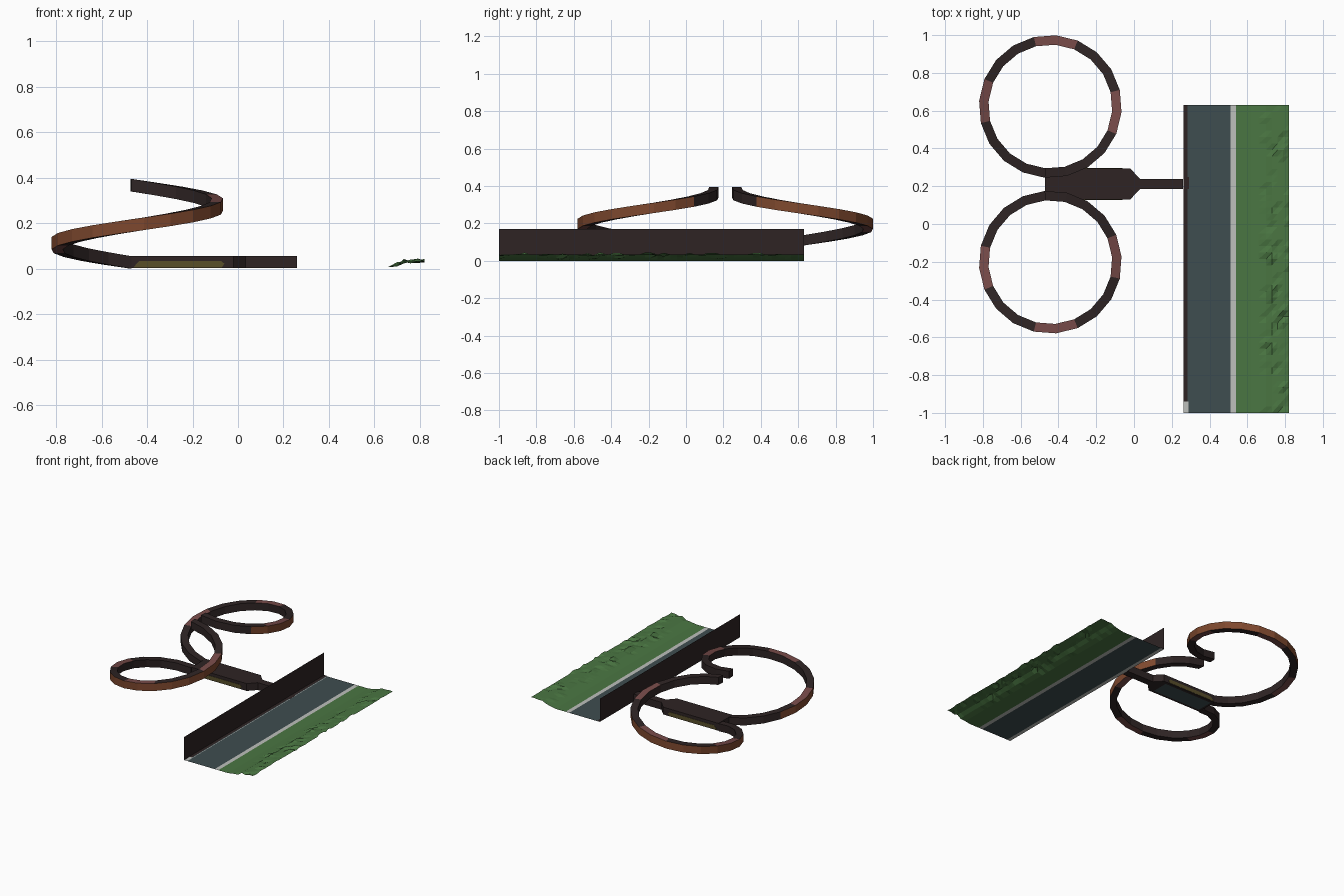
import bpy, bmesh, math, random

if "Cube" in bpy.data.objects:
    bpy.data.objects.remove(bpy.data.objects["Cube"])

random.seed(4)


def mat(name, r, g, b):
    def lin(c):
        c /= 255
        return c / 12.92 if c <= 0.04045 else ((c + 0.055) / 1.055) ** 2.4
    m = bpy.data.materials.new(name)
    m.diffuse_color = (lin(r), lin(g), lin(b), 1)
    m.use_nodes = True
    m.node_tree.nodes["Principled BSDF"].inputs["Base Color"].default_value = m.diffuse_color
    return m


DARK = mat("dark_brown", 46, 36, 36)
PINK = mat("reddish_brown", 118, 74, 72)
RUST = mat("rust", 126, 72, 46)
OLIVE = mat("olive", 88, 78, 42)
ROAD = mat("slate_road", 62, 77, 80)
WHITE = mat("line_white", 190, 192, 188)
GRASS = mat("grass_green", 74, 118, 66)


def make(name, verts, faces, mats, idx=None, solid=False):
    me = bpy.data.meshes.new(name)
    me.from_pydata(verts, [], faces)
    for m in mats:
        me.materials.append(m)
    if idx:
        for p, i in zip(me.polygons, idx):
            p.material_index = i
    if solid:
        bm = bmesh.new()
        bm.from_mesh(me)
        bmesh.ops.recalc_face_normals(bm, faces=bm.faces)
        bm.to_mesh(me)
        bm.free()
    ob = bpy.data.objects.new(name, me)
    bpy.context.collection.objects.link(ob)
    return ob


def prism(name, outline, axis, lo, hi, m):
    """Extrude a 2D outline along z (x,y outline) or y (x,z outline)."""
    n = len(outline)
    put = (lambda a, b, c: (a, b, c)) if axis == 'z' else (lambda a, b, c: (a, c, b))
    v = [put(a, b, h) for h in (lo, hi) for a, b in outline]
    f = [list(range(n))[::-1], list(range(n, 2 * n))]
    f += [(i, (i + 1) % n, n + (i + 1) % n, n + i) for i in range(n)]
    return make(name, v, f, [m], solid=True)


def sheet(name, x0, x1, y0, y1, z, m):
    make(name, [(x0, y0, z), (x1, y0, z), (x1, y1, z), (x0, y1, z)], [(0, 1, 2, 3)], [m])


# Spiral ramps: one turn of 20 straight pieces, mirrored about the platform axis
AXIS = 0.21
N = 20


def ramp(name, s):
    v, f, idx = [], [], []
    for k in range(N + 1):
        a = math.radians(-94.6 - 360 / N * k)
        z = 0.34 * k / N
        for r, h in ((0.328, 0), (0.378, 0), (0.378, 0.055), (0.328, 0.055)):
            v.append((-0.443 + r * math.cos(a), AXIS + s * (0.412 + r * math.sin(a)), z + h))
    for k in range(N):
        band = PINK_ID if k in (4, 5, 9, 10, 14, 15) else 0
        side = RUST_ID if 3 <= k <= 16 else 0
        for j, c in enumerate((band, side, band, 0)):   # bottom, outer, top, inner
            p, q = 4 * k + j, 4 * k + (j + 1) % 4
            f.append((p, q, q + 4, p + 4))
            idx.append(c)
    f += [(0, 1, 2, 3), (4 * N, 4 * N + 1, 4 * N + 2, 4 * N + 3)]
    idx += [0, 0]
    make(name, v, f, [DARK, PINK, RUST], idx, solid=True)


PINK_ID, RUST_ID = 1, 2
ramp("ramp_back", 1)
ramp("ramp_front", -1)

# Platform with tapered neck and corridor
half = [(-0.47, 0.082), (-0.02, 0.082), (0.032, 0.027), (0.26, 0.027)]
outline = [(x, AXIS + 0.002 - w) for x, w in half] + [(x, AXIS + 0.002 + w) for x, w in half[::-1]]
prism("platform", outline, 'z', 0.002, 0.056, DARK)
sheet("platform_floor", -0.45, -0.05, 0.15, 0.275, 0.0, ROAD)

# Side panels of the platform
panel = [(-0.46, 0.006), (-0.07, 0.006), (-0.06, 0.022), (-0.075, 0.034), (-0.435, 0.034)]
for name, y in (("side_panel_front", 0.128), ("side_panel_back", 0.292)):
    prism(name, panel, 'y', y, y + 0.004, OLIVE)

# Thin upright wall along the road
make("wall", [(0.261, -1, 0), (0.261, 0.63, 0), (0.261, 0.63, 0.17), (0.261, -1, 0.17)],
     [(0, 1, 2, 3)], [DARK])

# Road, edge lines, wall footing and doorstep
sheet("road", 0.288, 0.51, -1, 0.63, 0, ROAD)
sheet("wall_line", 0.261, 0.288, -1, 0.63, 0, WHITE)
sheet("wall_footing", 0.261, 0.283, -0.94, 0.63, 0.003, DARK)
sheet("footing_edge", 0.283, 0.288, -0.94, 0.63, 0.003, ROAD)
sheet("doorstep", 0.261, 0.292, 0.185, 0.25, 0.004, DARK)
sheet("verge_line", 0.51, 0.54, -1, 0.63, 0, WHITE)

# Grass bank: flat verge rising to a lumpy crest
xs = [0.54, 0.62, 0.66, 0.70, 0.73, 0.76, 0.79, 0.82]
zs = [0, 0, 0.007, 0.017, 0.031, 0.032, 0.033, 0.033]
ROWS = 48
v, f = [], []
for r in range(ROWS + 1):
    y = -1 + 1.63 * r / ROWS
    for c, (x, z) in enumerate(zip(xs, zs)):
        if c > 2 and random.random() < 0.3:
            z += random.uniform(-0.009, 0.012)
        v.append((x, y, z))
C = len(xs)
for r in range(ROWS):
    for c in range(C - 1):
        a = r * C + c
        f += [(a, a + 1, a + C + 1), (a, a + C + 1, a + C)]
make("grass_bank", v, f, [GRASS])
